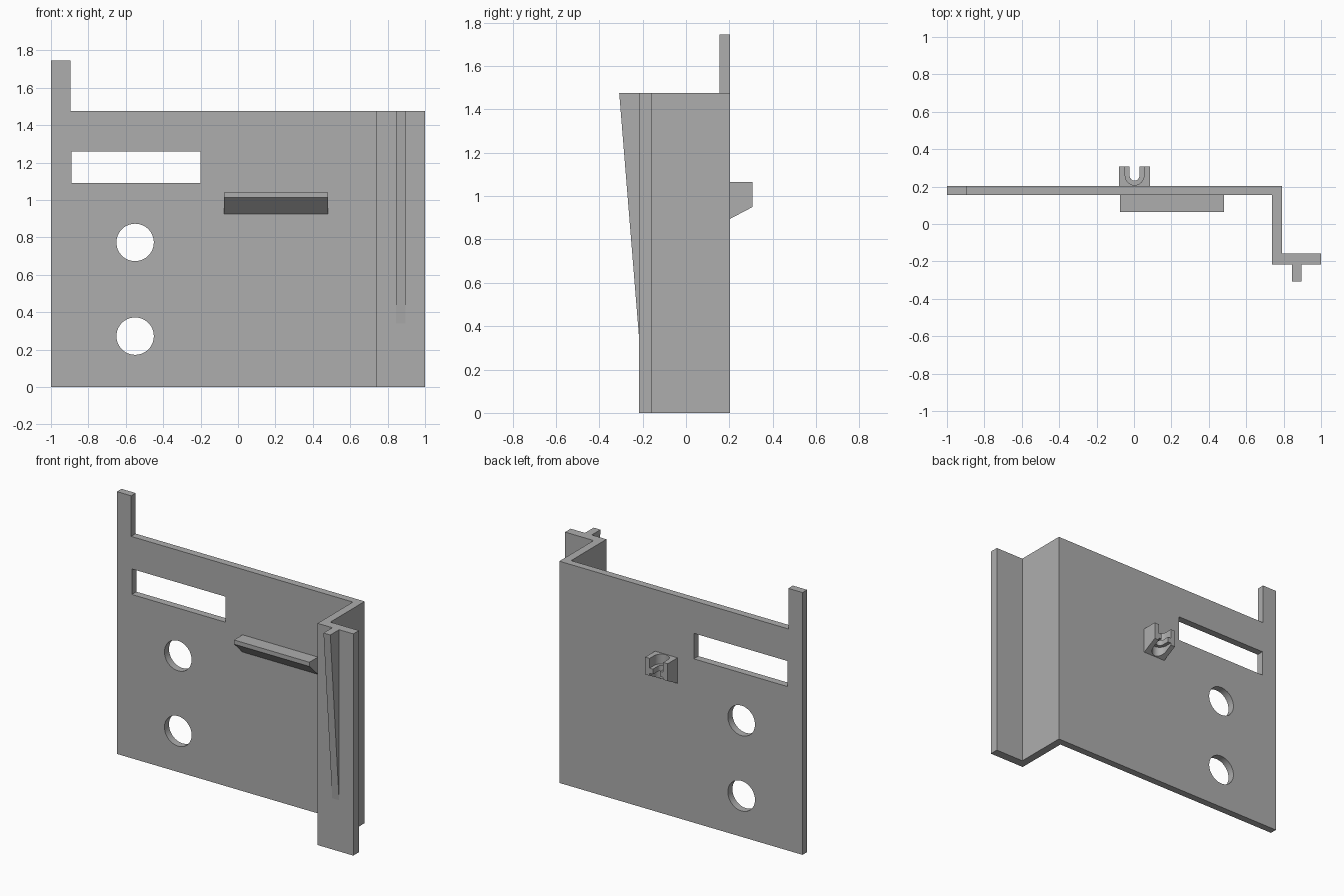
import bpy
import bmesh
from math import pi, sin, cos, radians
from mathutils import Vector

if "Cube" in bpy.data.objects:
    bpy.data.objects.remove(bpy.data.objects["Cube"], do_unlink=True)

grey = bpy.data.materials.new("plain_grey")
grey.use_nodes = True
colour = (0.42, 0.42, 0.42, 1)
grey.diffuse_color = colour
grey.node_tree.nodes["Principled BSDF"].inputs["Base Color"].default_value = colour

# Where each extrusion axis puts the two profile coordinates
PLACE = {
    "x": lambda a, b, d: (d, a, b),
    "y": lambda a, b, d: (a, d, b),
    "z": lambda a, b, d: (a, b, d),
}


def prism(name, profile, axis, start, end):
    """Extrude a closed profile along one axis."""
    place = PLACE[axis]
    bm = bmesh.new()
    face = bm.faces.new([bm.verts.new(place(a, b, start)) for a, b in profile])
    grown = bmesh.ops.extrude_face_region(bm, geom=[face])
    shift = Vector(place(0, 0, end - start))
    moved = [v for v in grown["geom"] if isinstance(v, bmesh.types.BMVert)]
    bmesh.ops.translate(bm, verts=moved, vec=shift)
    bmesh.ops.recalc_face_normals(bm, faces=bm.faces)
    mesh = bpy.data.meshes.new(name)
    bm.to_mesh(mesh)
    bm.free()
    obj = bpy.data.objects.new(name, mesh)
    bpy.context.collection.objects.link(obj)
    mesh.materials.append(grey)
    return obj


def rect(a0, a1, b0, b1):
    return [(a0, b0), (a1, b0), (a1, b1), (a0, b1)]


def arc(ca, cb, r, begin, sweep, steps):
    angles = [begin + sweep * i / steps for i in range(steps + 1)]
    return [(ca + r * cos(t), cb + r * sin(t)) for t in angles]


def cut(target, cutter):
    """Subtract a cutter, apply the result and drop the cutter."""
    mod = target.modifiers.new("cut", "BOOLEAN")
    mod.operation = "DIFFERENCE"
    mod.solver = "EXACT"
    mod.object = cutter
    bpy.ops.object.select_all(action="DESELECT")
    bpy.context.view_layer.objects.active = target
    target.select_set(True)
    bpy.ops.object.modifier_apply(modifier=mod.name)
    bpy.data.objects.remove(cutter, do_unlink=True)


def smooth(obj):
    bpy.ops.object.select_all(action="DESELECT")
    bpy.context.view_layer.objects.active = obj
    obj.select_set(True)
    bpy.ops.object.shade_smooth_by_angle(angle=radians(30))


FRONT, BACK, TOP = 0.155, 0.203, 1.475

# Stepped panel: main plate, side web and outer flange in one section
section = [(-1, FRONT), (0.737, FRONT), (0.737, -0.216), (1, -0.216),
           (1, -0.157), (0.79, -0.157), (0.79, BACK), (-1, BACK)]
panel = prism("stepped_panel", section, "z", 0, TOP)

# Window slot and two round holes
cut(panel, prism("slot_cutter", rect(-0.89, -0.2, 1.09, 1.26), "y", 0, 0.4))
for z in (0.272, 0.773):
    ring = arc(-0.55, z, 0.1, 0, 2 * pi, 48)[:-1]
    cut(panel, prism("hole_cutter", ring, "y", 0, 0.4))
smooth(panel)

# Corner post
prism("corner_post", rect(-1, -0.895, FRONT, BACK), "z", TOP, 1.745)

# Ledge with a sloped underside
ledge = [(FRONT, 0.925), (0.065, 1.012), (0.065, 1.04), (FRONT, 1.04)]
prism("front_ledge", ledge, "x", -0.075, 0.48)

# Tapered fin on the flange
fin = [(-0.216, 0.34), (-0.308, TOP), (-0.216, TOP)]
prism("tapered_fin", fin, "x", 0.845, 0.895)

# Rear clip: chamfered block, wide U pockets above and below a narrow U slot
block = [(BACK, 0.895), (0.307, 0.95), (0.307, 1.065), (BACK, 1.065)]
clip = prism("rear_clip", block, "x", -0.08, 0.086)


def u_shape(r, bottom):
    curve = arc(0.003, bottom + r, r, pi, pi, 16)
    return [(0.003 - r, 0.4)] + curve + [(0.003 + r, 0.4)]


cut(clip, prism("upper_cutter", u_shape(0.05, 0.208), "z", 1.0, 1.2))
cut(clip, prism("lower_cutter", u_shape(0.05, 0.208), "z", 0.8, 0.965))
cut(clip, prism("slot_cutter", u_shape(0.026, 0.232), "z", 0.8, 1.2))
smooth(clip)
